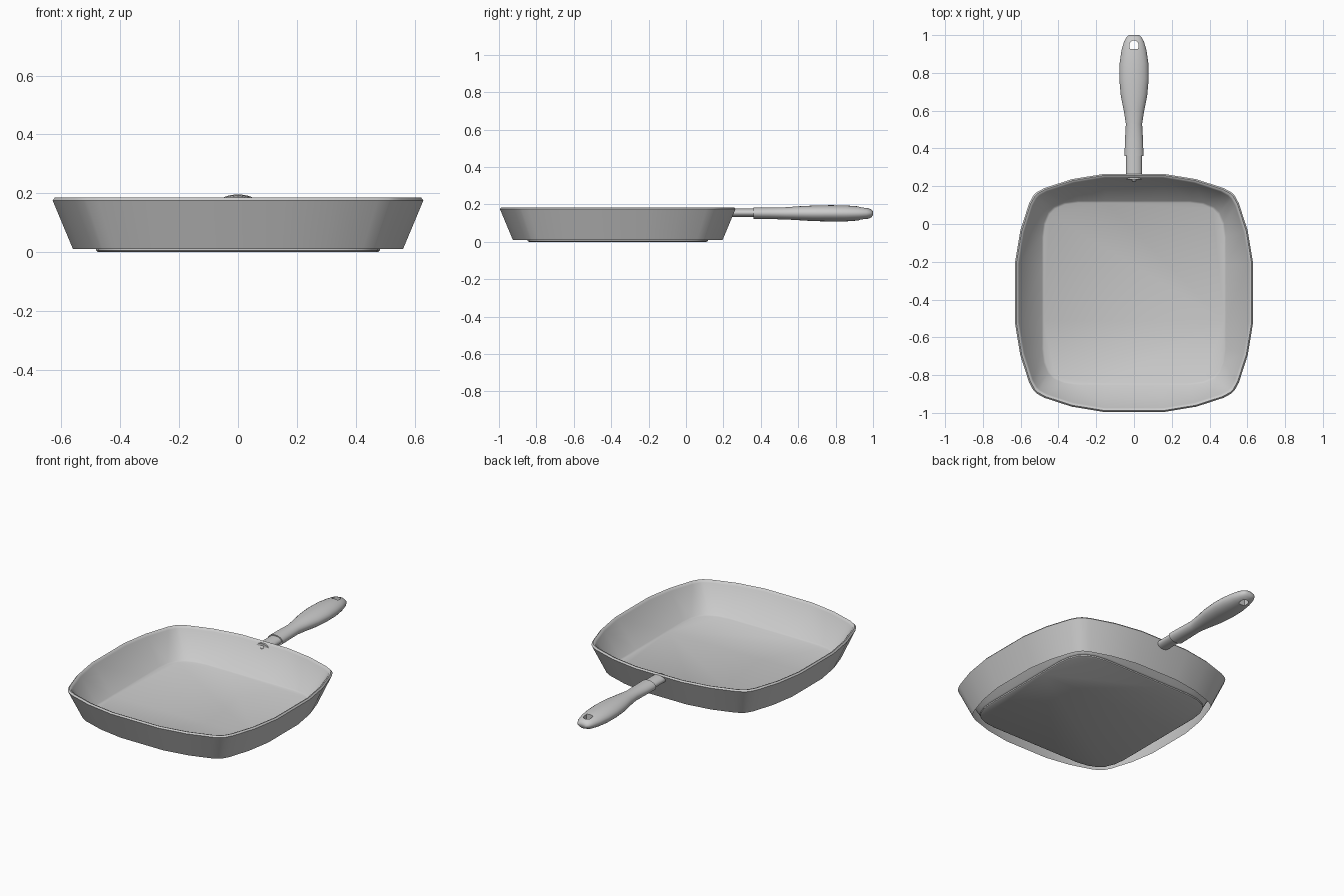
import bpy, bmesh, math
from mathutils import Vector

cube = bpy.data.objects.get("Cube")
if cube:
    bpy.data.objects.remove(cube, do_unlink=True)

grey = bpy.data.materials.new("light grey metal")
grey.use_nodes = True
grey.diffuse_color = (0.6, 0.6, 0.6, 1)
grey.node_tree.nodes["Principled BSDF"].inputs["Base Color"].default_value = (0.6, 0.6, 0.6, 1)

PAN_Y = -0.365


def outline(octant):
    """Closed counter-clockwise loop from one eighth of a four-fold shape."""
    quarter = octant + [(y, x) for x, y in reversed(octant)]
    loop = []
    for _ in range(4):
        loop += quarter
        quarter = [(-y, x) for x, y in quarter]
    return loop


def ring(loop, scale, z):
    return [Vector((x * scale, y * scale + PAN_Y, z)) for x, y in loop]


def loft(name, rings, cap_start=True, cap_end=True, fix_normals=True, angle=40):
    """Skin a list of rings that all have the same number of points."""
    bm = bmesh.new()
    rows = [[bm.verts.new(p) for p in r] for r in rings]
    n = len(rows[0])
    for a, b in zip(rows, rows[1:]):
        for i in range(n):
            j = (i + 1) % n
            bm.faces.new((a[i], b[i], b[j], a[j]))
    if cap_start:
        bm.faces.new(rows[0])
    if cap_end:
        bm.faces.new(list(reversed(rows[-1])))
    if fix_normals:
        bmesh.ops.recalc_face_normals(bm, faces=bm.faces)
    mesh = bpy.data.meshes.new(name)
    bm.to_mesh(mesh)
    bm.free()
    mesh.materials.append(grey)
    obj = bpy.data.objects.new(name, mesh)
    bpy.context.collection.objects.link(obj)
    smooth(obj, angle)
    return obj


def smooth(obj, angle=40):
    bpy.ops.object.select_all(action="DESELECT")
    obj.select_set(True)
    bpy.context.view_layer.objects.active = obj
    bpy.ops.object.shade_smooth_by_angle(angle=math.radians(angle))


# Pan: squarish basin inside a bulging outer skirt, open underneath
rim = outline([(0.63, 0.16), (0.602, 0.33), (0.555, 0.475), (0.533, 0.515)])
floor = outline([(0.487, 0.15), (0.487, 0.3), (0.478, 0.37), (0.455, 0.425)])
loft("pan_body", [
    ring(floor, 0.98, 0.016),
    ring(floor, 1.0, 0.022),
    ring(rim, 0.966, 0.172),
    ring(rim, 0.974, 0.182),
    ring(rim, 0.988, 0.185),
    ring(rim, 1.0, 0.176),
    ring(rim, 0.89, 0.01),
], cap_end=False, fix_normals=False, angle=50)

# Base plate the pan stands on
loft("base_plate", [
    ring(floor, 0.975, 0.0),
    ring(floor, 0.99, 0.005),
    ring(floor, 0.99, 0.013),
])


def section(y, half_width, low, high, sides=24):
    mid, half = (low + high) / 2, (high - low) / 2
    angles = [2 * math.pi * i / sides for i in range(sides)]
    return [Vector((half_width * math.cos(a), y, mid + half * math.sin(a))) for a in angles]


# Stem joining pan and grip
loft("handle_stem", [section(0.235, 0.042, 0.132, 0.178), section(0.37, 0.042, 0.132, 0.178)])

# Contoured grip
grip_stations = [
    (0.36, 0.05, 0.122, 0.184), (0.44, 0.048, 0.122, 0.184),
    (0.53, 0.043, 0.12, 0.185), (0.6, 0.054, 0.116, 0.19),
    (0.68, 0.07, 0.111, 0.194), (0.77, 0.078, 0.109, 0.196),
    (0.85, 0.076, 0.109, 0.195), (0.92, 0.066, 0.114, 0.19),
    (0.965, 0.053, 0.12, 0.184), (0.99, 0.04, 0.13, 0.174),
    (1.0, 0.026, 0.142, 0.162),
]
grip = loft("handle_grip", [section(*s) for s in grip_stations], angle=45)

# Hanging hole: rounded at the far end, flat at the near end
arch = [(0.024 * math.cos(math.pi * i / 10), 0.948 + 0.024 * math.sin(math.pi * i / 10))
        for i in range(11)]
arch += [(-0.022, 0.926), (0.022, 0.926)]
cutter = loft("hole_cutter", [[Vector((x, y, z)) for x, y in arch] for z in (0.05, 0.25)])
cutter.hide_render = True
cut = grip.modifiers.new("hanging_hole", "BOOLEAN")
cut.operation = "DIFFERENCE"
cut.solver = "EXACT"
cut.object = cutter
bpy.ops.object.select_all(action="DESELECT")
grip.select_set(True)
bpy.context.view_layer.objects.active = grip
bpy.ops.object.modifier_apply(modifier=cut.name)
bpy.data.objects.remove(cutter, do_unlink=True)
smooth(grip, 45)

# Small rivet inside the back wall
bpy.ops.mesh.primitive_uv_sphere_add(segments=12, ring_count=8, radius=0.012,
                                     location=(0, 0.236, 0.155))
rivet = bpy.context.object
rivet.name = "handle_rivet"
rivet.data.materials.append(grey)
smooth(rivet)
